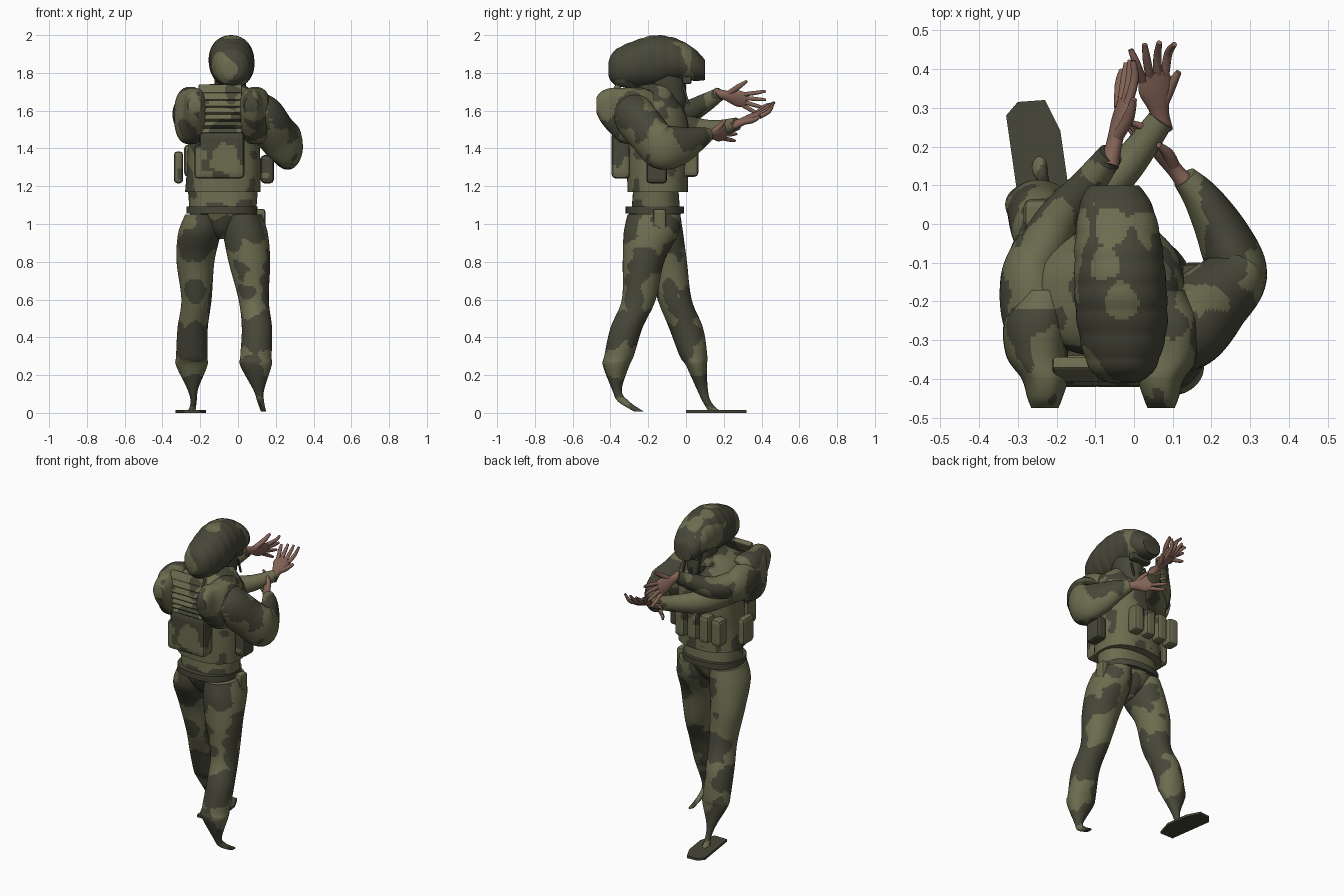
import bpy, bmesh, math
from mathutils import Vector, noise

cube = bpy.data.objects.get("Cube")
if cube:
    bpy.data.objects.remove(cube, do_unlink=True)


def material(name, rgb):
    m = bpy.data.materials.new(name)
    m.use_nodes = True
    m.diffuse_color = (*rgb, 1)
    m.node_tree.nodes["Principled BSDF"].inputs["Base Color"].default_value = (*rgb, 1)
    return m


OLIVE = material("light olive", (.15, .15, .08))
DARK = material("dark olive", (.062, .062, .04))
SKIN = material("skin", (.23, .125, .095))

# Patches of the fabric pattern: x, y, z, radius (negative radius means light)
PATCHES = [
    (-.23, -.22, .9, .09), (-.22, -.15, .65, .07), (-.25, -.02, .38, .12), (.1, -.32, .98, .09),
    (.12, -.37, .42, .11), (.16, -.23, .8, .08), (-.2, 0, .57, .1), (.05, -.3, .64, .05),
    (.09, -.37, .17, .08), (-.24, .09, .12, .1), (.1, -.42, .55, -.1), (-.2, .08, .78, .08),
    (.2, -.3, 1.6, .09), (-.33, -.2, 1.57, .08), (.3, -.1, 1.38, -.09), (.17, .07, 1.45, .05),
    (-.07, -.4, 1.34, -.08), (-.07, -.4, 1.47, .08), (-.1, -.38, 1.84, -.08),
    (-.06, 0, 1.97, -.05), (-.08, -.1, 2, -.04), (-.03, -.2, 2, -.05), (.06, -.2, 1.9, .2)]


def is_dark(p, bias):
    wobble = 1 + .45 * noise.noise(p * 14)
    for x, y, z, r in PATCHES:
        if (p - Vector((x, y, z))).length < abs(r) * wobble:
            return r > 0
    return noise.noise(p * 6) + .4 * noise.noise(p * 15) + bias > .12


def finish(name, bm, mat, bias=0.0):
    """Turn a bmesh into an object; no material means patterned fabric."""
    bmesh.ops.recalc_face_normals(bm, faces=bm.faces)
    me = bpy.data.meshes.new(name)
    if mat:
        me.materials.append(mat)
    else:
        me.materials.append(OLIVE)
        me.materials.append(DARK)
        for f in bm.faces:
            f.material_index = int(is_dark(f.calc_center_median(), bias))
    bm.to_mesh(me)
    bm.free()
    me.shade_smooth()
    me.set_sharp_from_angle(angle=math.radians(40))
    ob = bpy.data.objects.new(name, me)
    bpy.context.collection.objects.link(ob)


def spline(points, step):
    """Smoothly interpolate rows of (x, y, z, radius, radius)."""
    rows = [Vector(p) for p in points]
    out = []
    for i in range(len(rows) - 1):
        a, b = rows[max(i - 1, 0)], rows[i]
        c, d = rows[i + 1], rows[min(i + 2, len(rows) - 1)]
        n = max(2, math.ceil((c - b).length / step))
        for k in range(n):
            t = k / n
            out.append(b + (c - a) * (t / 2) + (a * 2 - b * 5 + c * 4 - d) * (t * t / 2)
                       + (b * 3 - a - c * 3 + d) * (t ** 3 / 2))
    return out + [rows[-1]]


def tube(name, points, mat=None, axis=None, up=(0, 0, 1), seg=56, step=.011, square=1.0,
         bias=0.0, ribs=0.0):
    """Loft elliptical rings, level ('z'), upright ('y') or following the path."""
    bm = bmesh.new()
    rows = spline(points, step)
    centres = [Vector(r[:3]) for r in rows]
    rings = []
    for i, r in enumerate(rows):
        t = centres[min(i + 1, len(rows) - 1)] - centres[max(i - 1, 0)]
        u, v = Vector((1, 0, 0)), Vector((0, 1, 0))
        if axis == 'y':
            v = Vector((0, 0, 1))
        elif axis is None:
            u = t.cross(Vector(up)).normalized()
            v = u.cross(t).normalized()
        swell = 1 + ribs * abs(math.sin(i * .42))
        ring = []
        for k in range(seg):
            a = math.tau * k / seg
            c, s = math.cos(a), math.sin(a)
            c = math.copysign(abs(c) ** square, c) * max(r[3], .002) * swell
            s = math.copysign(abs(s) ** square, s) * max(r[4], .002) * swell
            ring.append(bm.verts.new(centres[i] + u * c + v * s))
        rings.append(ring)
    for p, q in zip(rings, rings[1:]):
        for k in range(seg):
            j = (k + 1) % seg
            bm.faces.new((p[k], p[j], q[j], q[k]))
    bm.faces.new(rings[0])
    bm.faces.new(rings[-1])
    finish(name, bm, mat, bias)


def box(name, centre, size, mat=None, tilt=0.0, bevel=.012, bias=0.0):
    bm = bmesh.new()
    bmesh.ops.create_cube(bm, size=1)
    bmesh.ops.scale(bm, vec=size, verts=bm.verts)
    bmesh.ops.bevel(bm, geom=bm.edges[:], offset=min(bevel, min(size) * .4), segments=2,
                    profile=.5, affect='EDGES')
    if not mat:
        bmesh.ops.subdivide_edges(bm, edges=[e for e in bm.edges if e.calc_length() > .03],
                                  cuts=12, use_grid_fill=True)
    c, s = math.cos(tilt), math.sin(tilt)
    for v in bm.verts:
        x, y, z = v.co
        v.co = Vector((x, y * c - z * s, y * s + z * c)) + Vector(centre)
    finish(name, bm, mat, bias)


# Legs in a walking stride, tapering to thin ankles
tube("left_leg", [
    (.025, -.17, 1.05, .1, .14), (.04, -.185, .95, .118, .145), (.06, -.225, .8, .11, .11),
    (.083, -.25, .6, .08, .09), (.1, -.315, .45, .08, .085), (.095, -.355, .3, .083, .078),
    (.095, -.37, .25, .083, .07), (.11, -.365, .12, .028, .025), (.12, -.33, .06, .018, .03),
    (.135, -.25, .008, .014, .025)], axis='z')
tube("right_leg", [
    (-.19, -.16, 1.05, .09, .13), (-.205, -.15, .95, .112, .135), (-.225, -.1, .8, .1, .105),
    (-.22, -.06, .6, .08, .09), (-.24, 0, .45, .08, .09), (-.245, .04, .3, .083, .073),
    (-.245, .055, .25, .083, .055), (-.24, .085, .13, .03, .03), (-.235, .11, .06, .016, .022),
    (-.245, .15, .008, .02, .03)], axis='z')

# Flat sole under the forward foot
bm = bmesh.new()
outline = [(-.33, .28), (-.3, .315), (-.23, .32), (-.19, .24), (-.17, .1), (-.2, 0), (-.29, 0)]
sole = bm.faces.new([bm.verts.new((x, y, 0)) for x, y in outline])
top = bmesh.ops.extrude_face_region(bm, geom=[sole])["geom"]
bmesh.ops.translate(bm, vec=(0, 0, .014), verts=[g for g in top if isinstance(g, bmesh.types.BMVert)])
finish("right_sole", bm, DARK)

# Hips, waist and belt
tube("hips", [(-.085, -.17, .92, .02, .05), (-.085, -.165, .97, .09, .1),
              (-.085, -.165, 1.06, .17, .14)], axis='z', bias=-.2)
tube("waist", [(-.08, -.16, 1.05, .175, .13), (-.08, -.16, 1.18, .185, .12)],
     axis='z', square=.85, bias=-.2)
tube("belt", [(-.085, -.165, 1.055, .187, .155), (-.085, -.165, 1.092, .187, .155)],
     DARK, axis='z', square=.85)

# Vest and backpack
tube("vest", [
    (-.08, -.15, 1.17, .2, .16), (-.075, -.15, 1.3, .195, .163), (-.075, -.15, 1.45, .19, .17),
    (-.07, -.17, 1.58, .2, .17), (-.07, -.19, 1.68, .17, .14), (-.06, -.16, 1.74, .09, .1)],
    axis='z', square=.85, seg=96)
box("backpack", (-.085, -.345, 1.365), (.24, .1, .25), bevel=.025, bias=.25)
for i in range(7):
    for side, x in (("left", -.04), ("right", -.15)):
        box(f"{side}_back_strip_{i}", (x, -.365 - .03 * math.sin(i / 2), 1.5 + i * .035),
            (.12, .035, .055), tilt=-.5, bevel=.008, bias=.1)

# Bulky shoulder pads narrowing backwards
for side, x, out in (("left", .07, .02), ("right", -.23, -.02)):
    tube(f"{side}_shoulder_pad", [
        (x, -.475, 1.63, .035, .04), (x, -.45, 1.62, .045, .08), (x, -.4, 1.6, .06, .12),
        (x + out, -.34, 1.575, .08, .145), (x + out, -.25, 1.575, .085, .15),
        (x, -.17, 1.58, .06, .12)], axis='y', square=.8)

# Pouches around the vest and belt
for i, x in enumerate((-.25, -.165, -.08, .005)):
    box(f"chest_pouch_{i}", (x, .025, 1.335), (.07, .08, .17), bevel=.02, bias=-.1)
box("left_side_pouch", (.155, -.155, 1.29), (.07, .11, .15), bevel=.02, bias=.3)
box("right_side_pouch", (-.315, -.15, 1.3), (.05, .11, .17), bevel=.02, bias=-.4)
box("left_belt_pouch", (.12, -.14, 1.015), (.05, .07, .13), bevel=.015, bias=-.5)
box("back_pouch", (-.2, -.34, 1.33), (.06, .1, .18), bevel=.02)

# Sleeves
tube("left_sleeve", [
    (.06, -.27, 1.61, .1, .1), (.13, -.27, 1.57, .11, .115), (.2, -.2, 1.48, .1, .115),
    (.262, -.13, 1.41, .082, .12), (.235, -.04, 1.415, .07, .105), (.18, .06, 1.45, .05, .065),
    (.13, .12, 1.475, .033, .036)])
tube("right_shoulder", [
    (-.18, -.32, 1.6, .05, .05), (-.24, -.26, 1.59, .09, .1), (-.265, -.14, 1.575, .08, .105),
    (-.25, -.04, 1.56, .05, .07)])
tube("right_upper_sleeve", [
    (-.27, -.13, 1.58, .07, .09), (-.2, 0, 1.59, .06, .065), (-.12, .1, 1.64, .045, .05),
    (-.06, .18, 1.69, .033, .035)])
tube("right_lower_sleeve", [
    (-.25, -.12, 1.55, .07, .08), (-.14, .03, 1.5, .06, .07), (-.02, .15, 1.5, .046, .05),
    (.07, .27, 1.53, .034, .034)], bias=-.2)


def hand(name, wrist, tip, up, curl, spread=1.0):
    """Flat palm with four fanned fingers and a thumb."""
    w, e, up = Vector(wrist), Vector(tip), Vector(up)
    d = e - w
    u = d.cross(up).normalized()
    n = u.cross(d).normalized()

    def rows(*stops):
        return [(*p, a, b) for p, a, b in stops]

    tube(f"{name}_palm", rows((w - d * .08, .028, .026), (w + d * .15, .026, .02),
                              (w + d * .4, .046, .017), (w + d * .6, .04, .012)),
         SKIN, up=up, seg=18)
    for i in range(4):
        k = i - 1.5
        a = w + d * .54 + u * k * .021
        m = a + d * .24 + u * k * .009 * spread + n * curl * .4
        z = a + d * (.46 - .04 * abs(k)) + u * k * .014 * spread + n * curl * (1 + .5 * k)
        tube(f"{name}_finger_{i}", rows((a, .012, .012), (m, .011, .011), (z, .007, .007)),
             SKIN, up=up, seg=10)
    a = w + d * .2 + u * .01
    tube(f"{name}_thumb", rows((a, .016, .016), (a + d * .18 + u * .03 * spread, .015, .015),
                               (a + d * .34 + u * .055 * spread + n * .012, .008, .008)),
         SKIN, up=up, seg=10)


hand("left_hand", (.13, .11, 1.475), (-.01, .28, 1.49), (-.7, -.6, .3), .015)
hand("right_lower_hand", (.07, .26, 1.525), (.035, .48, 1.62), (.3, 0, 1), .03)
hand("right_upper_hand", (-.06, .17, 1.69), (.0, .42, 1.63), (-1, 0, .4), .015, 1.7)

# Neck, head and goggles
tube("neck", [(-.05, -.14, 1.62, .075, .08), (-.05, -.12, 1.74, .06, .07)], axis='z')
tube("head", [(-.04, -.04, 1.61, .025, .03), (-.04, -.07, 1.65, .06, .07),
              (-.04, -.1, 1.72, .08, .1), (-.04, -.12, 1.82, .09, .11)], DARK, axis='z')
box("goggles", (-.04, .005, 1.765), (.13, .05, .05), DARK)
for i, x in enumerate((-.09, -.04, .01)):
    box(f"face_strap_{i}", (x, .0, 1.68), (.009, .012, .1), DARK, tilt=.3, bevel=.002)
tube("collar", [(-.06, -.13, 1.69, .1, .12), (-.06, -.13, 1.735, .085, .1)], axis='z')

# Long padded helmet made of swelling bands
tube("helmet", [
    (-.03, -.41, 1.82, .03, .035), (-.03, -.397, 1.825, .062, .068), (-.03, -.36, 1.83, .09, .1),
    (-.03, -.27, 1.846, .113, .123), (-.035, -.17, 1.864, .117, .133), (-.04, -.06, 1.87, .111, .113),
    (-.045, .03, 1.848, .097, .089), (-.05, .08, 1.826, .078, .066), (-.05, .1, 1.815, .06, .052)],
    axis='y', square=.94, bias=.25, ribs=.025, seg=96, step=.009)
